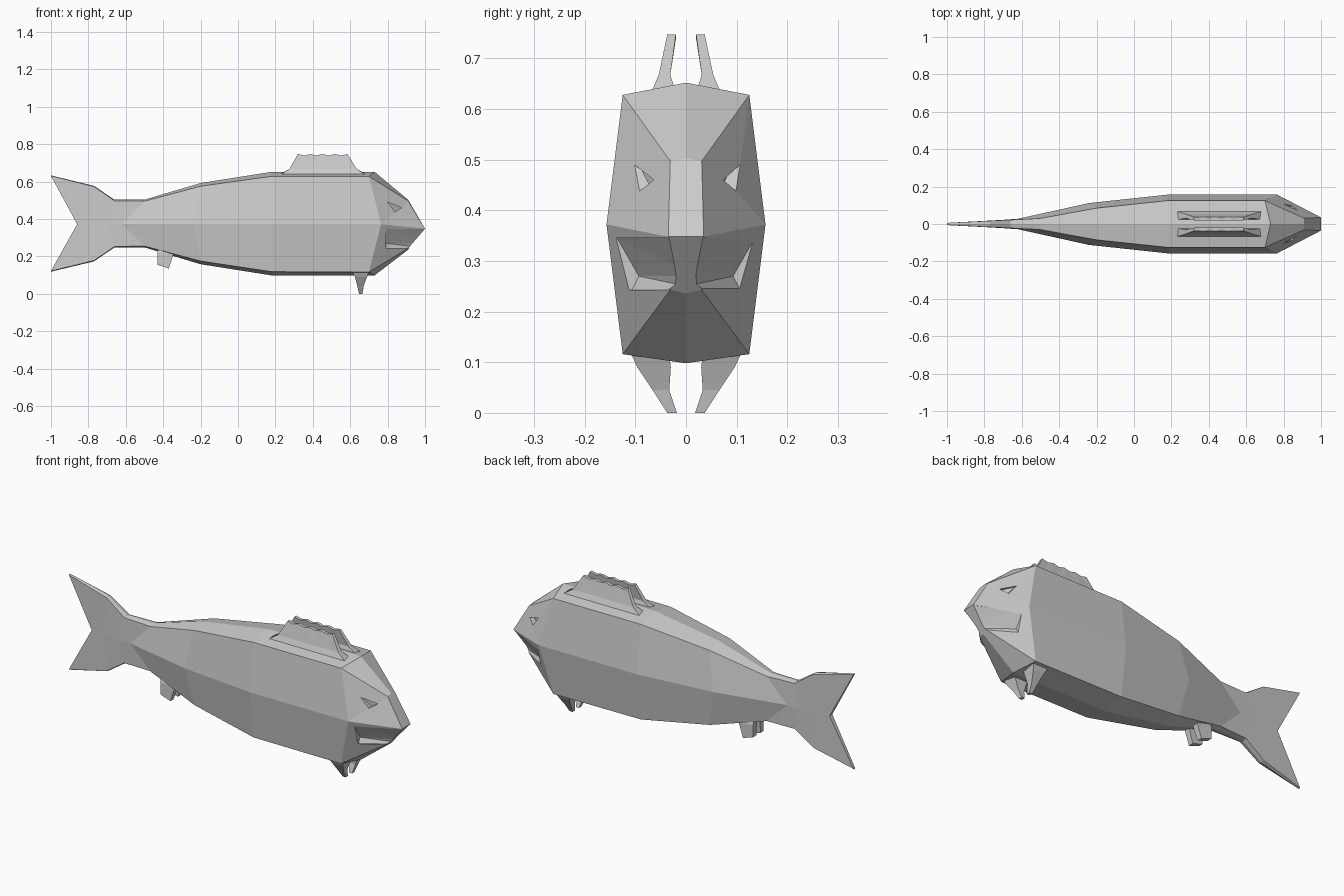
import bpy, bmesh

if "Cube" in bpy.data.objects:
    bpy.data.objects.remove(bpy.data.objects["Cube"])

COLOUR = (0.6, 0.6, 0.6, 1)
grey = bpy.data.materials.new("plain grey")
grey.use_nodes = True
grey.diffuse_color = COLOUR
grey.node_tree.nodes["Principled BSDF"].inputs["Base Color"].default_value = COLOUR


def finish(bm, name):
    bmesh.ops.recalc_face_normals(bm, faces=bm.faces)
    mesh = bpy.data.meshes.new(name)
    bm.to_mesh(mesh)
    bm.free()
    mesh.materials.append(grey)
    ob = bpy.data.objects.new(name, mesh)
    bpy.context.collection.objects.link(ob)
    return ob


def loft(name, rings, split_caps=False):
    """Skin closed rings; split caps fold across the ring's middle points."""
    bm = bmesh.new()
    loops = [[bm.verts.new(p) for p in ring] for ring in rings]
    n = len(loops[0])
    for a, b in zip(loops, loops[1:]):
        for i in range(n):
            j = (i + 1) % n
            bm.faces.new((a[i], a[j], b[j], b[i]))
    for cap in (loops[0], loops[-1]):
        if split_caps:
            bm.faces.new(cap[2:7])
            bm.faces.new(cap[6:] + cap[:3])
        else:
            bm.faces.new(cap)
    return finish(bm, name)


def hull(name, points):
    bm = bmesh.new()
    verts = [bm.verts.new(p) for p in points]
    bmesh.ops.convex_hull(bm, input=verts)
    return finish(bm, name)


def section(edge_x, top, shoulder, low, bottom, edge_y, mid_x, mid_y, mid_z, ridge=0):
    """Eight-sided body section, starting at the top ridge."""
    e, r = edge_x, edge_x + ridge
    half = [(e, edge_y, shoulder), (mid_x, mid_y, mid_z), (e, edge_y, low)]
    other = [(x, -y, z) for x, y, z in reversed(half)]
    return [(r, 0, top)] + half + [(r, 0, bottom)] + other


# Body with forked tail and blunt snout
body = loft("body", [
    section(-1, .633, .63, .122, .118, .006, -.86, .012, .372),
    section(-.77, .577, .573, .178, .173, .017, -.775, .018, .372),
    section(-.66, .503, .497, .253, .248, .022, -.69, .023, .372),
    section(-.5, .503, .495, .255, .248, .03, -.62, .028, .372),
    section(-.2, .592, .575, .175, .158, .085, -.24, .112, .372),
    section(.18, .652, .628, .118, .098, .125, .18, .157, .372),
    section(.7, .652, .628, .116, .098, .125, .765, .157, .372, .03),
    section(.91, .502, .497, .243, .236, .031, 1, .035, .348),
], split_caps=True)

# Carve the mouth grooves and eye notches
for side in (1, -1):
    mouth = [(.79, .136, .345), (.79, .093, .27), (.79, .107, .243),
             (1.02, .022, .345), (1.02, -.025, .27), (1.02, -.034, .243)]
    eye = [(.80, .093, .49), (.875, .045, .46), (.84, .066, .438)]
    for name, inner in (("mouth_cutter", mouth), ("eye_cutter", eye)):
        points = [(x, side * (y + out), z) for x, y, z in inner for out in (0, .15)]
        cutter = hull(name, points)
        cutter.hide_render = True
        mod = body.modifiers.new(name, "BOOLEAN")
        mod.operation = "DIFFERENCE"
        mod.solver = "EXACT"
        mod.object = cutter
        bpy.context.view_layer.objects.active = body
        bpy.ops.object.modifier_apply(modifier=mod.name)
        bpy.data.objects.remove(cutter)


def lerp(a, b, t):
    return a + (b - a) * t


def slab(x0, z0, x1, z1, inner, outer, side):
    return [(x0, side * inner, z0), (x1, side * inner, z1),
            (x1, side * outer, z1), (x0, side * outer, z0)]


PELVIC = [(.605, .13, .705, .13, .035, .115), (.625, .09, .69, .09, .03, .096),
          (.637, .045, .673, .045, .033, .066), (.647, 0, .665, 0, .018, .037)]
REAR = [(-.43, .27, -.33, .27, .008, .03), (-.43, .22, -.345, .21, .012, .045),
        (-.43, .155, -.37, .135, .018, .045)]
SCALLOPS = 4

for side, label in ((1, "left"), (-1, "right")):
    # Scalloped back fin with a flared foot
    columns = []
    for i in range(2 * SCALLOPS + 1):
        t = i / (2 * SCALLOPS)
        foot, waist, tip = lerp(.225, .685, t), lerp(.275, .635, t), lerp(.32, .585, t)
        crest = .747 - .008 * (i % 2)
        columns.append([(foot, side * .068, .635), (waist, side * .054, .667),
                        (tip, side * .037, crest), (tip, side * .02, crest),
                        (waist, side * .031, .667), (foot, side * .022, .64)])
    loft("back_fin_" + label, columns)
    # Lower fins
    loft("pelvic_fin_" + label, [slab(*r, side) for r in PELVIC])
    loft("rear_fin_" + label, [slab(*r, side) for r in REAR])
